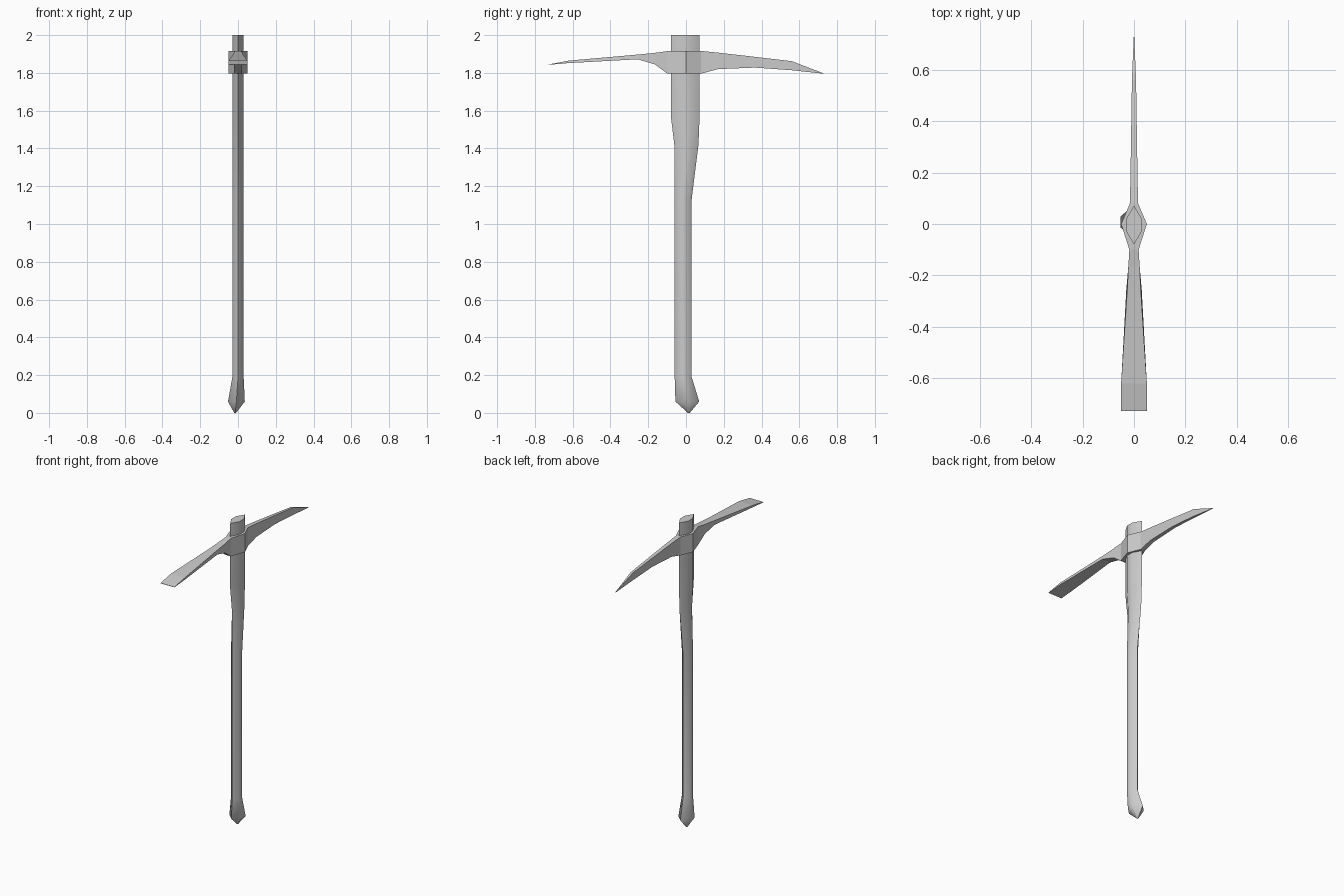
import bpy, bmesh

cube = bpy.data.objects.get("Cube")
if cube:
    bpy.data.objects.remove(cube, do_unlink=True)

GREY = (0.6, 0.6, 0.6, 1)
mat = bpy.data.materials.new("plain grey")
mat.use_nodes = True
mat.diffuse_color = GREY
mat.node_tree.nodes["Principled BSDF"].inputs["Base Color"].default_value = GREY


def loft(name, rings):
    """Skin a list of equal-length point rings and cap both ends."""
    bm = bmesh.new()
    loops = [[bm.verts.new(p) for p in ring] for ring in rings]
    n = len(loops[0])
    for a, b in zip(loops, loops[1:]):
        for i in range(n):
            j = (i + 1) % n
            bm.faces.new((a[i], a[j], b[j], b[i]))
    bm.faces.new(loops[0])
    bm.faces.new(loops[-1])
    bmesh.ops.remove_doubles(bm, verts=bm.verts, dist=0.0005)
    bmesh.ops.recalc_face_normals(bm, faces=bm.faces)
    mesh = bpy.data.meshes.new(name)
    bm.to_mesh(mesh)
    bm.free()
    mesh.materials.append(mat)
    obj = bpy.data.objects.new(name, mesh)
    bpy.context.collection.objects.link(obj)
    return obj


def handle_ring(z, front, back, left, right):
    """Six-sided section with a ridge at front and back."""
    mid, x = (front + back) / 2, (left + right) / 2
    d = (back - front) * 0.16
    return [(x, front, z), (right, mid - d, z), (right, mid + d, z),
            (x, back, z), (left, mid + d, z), (left, mid - d, z)]


# Handle: swollen foot, slim grip, deep upper end
handle = loft("handle", [handle_ring(*s) for s in (
    (0.0, 0.01, 0.02, -0.02, -0.01),
    (0.06, -0.056, 0.07, -0.053, 0.036),
    (0.19, -0.06, 0.03, -0.03, 0.03),
    (1.13, -0.06, 0.03, -0.03, 0.03),
    (1.42, -0.062, 0.066, -0.03, 0.03),
    (1.57, -0.08, 0.072, -0.03, 0.03),
    (2.0, -0.08, 0.072, -0.03, 0.03))])
bpy.ops.object.select_all(action="DESELECT")
handle.select_set(True)
bpy.context.view_layer.objects.active = handle
bpy.ops.object.shade_smooth_by_angle(angle=0.85)

# Head: flat adze in front, eye around the handle, pick point behind
# Each section: y, bottom z, top z, half width below, half width above
sections = (
    (-0.727, 1.843, 1.845, 0.05, 0.05),
    (-0.62, 1.852, 1.865, 0.05, 0.05),
    (-0.255, 1.872, 1.897, 0.03, 0.026),
    (-0.165, 1.845, 1.906, 0.022, 0.022),
    (-0.1, 1.797, 1.915, 0.018, 0.018),
    (0.0, 1.796, 1.917, 0.05, 0.05),
    (0.08, 1.796, 1.916, 0.016, 0.016),
    (0.17, 1.82, 1.907, 0.014, 0.014),
    (0.365, 1.828, 1.885, 0.011, 0.011),
    (0.56, 1.814, 1.862, 0.008, 0.008),
    (0.727, 1.796, 1.798, 0.001, 0.001))
loft("pick_head", [[(-b, y, lo), (b, y, lo), (t, y, hi), (-t, y, hi)]
                   for y, lo, hi, b, t in sections])
